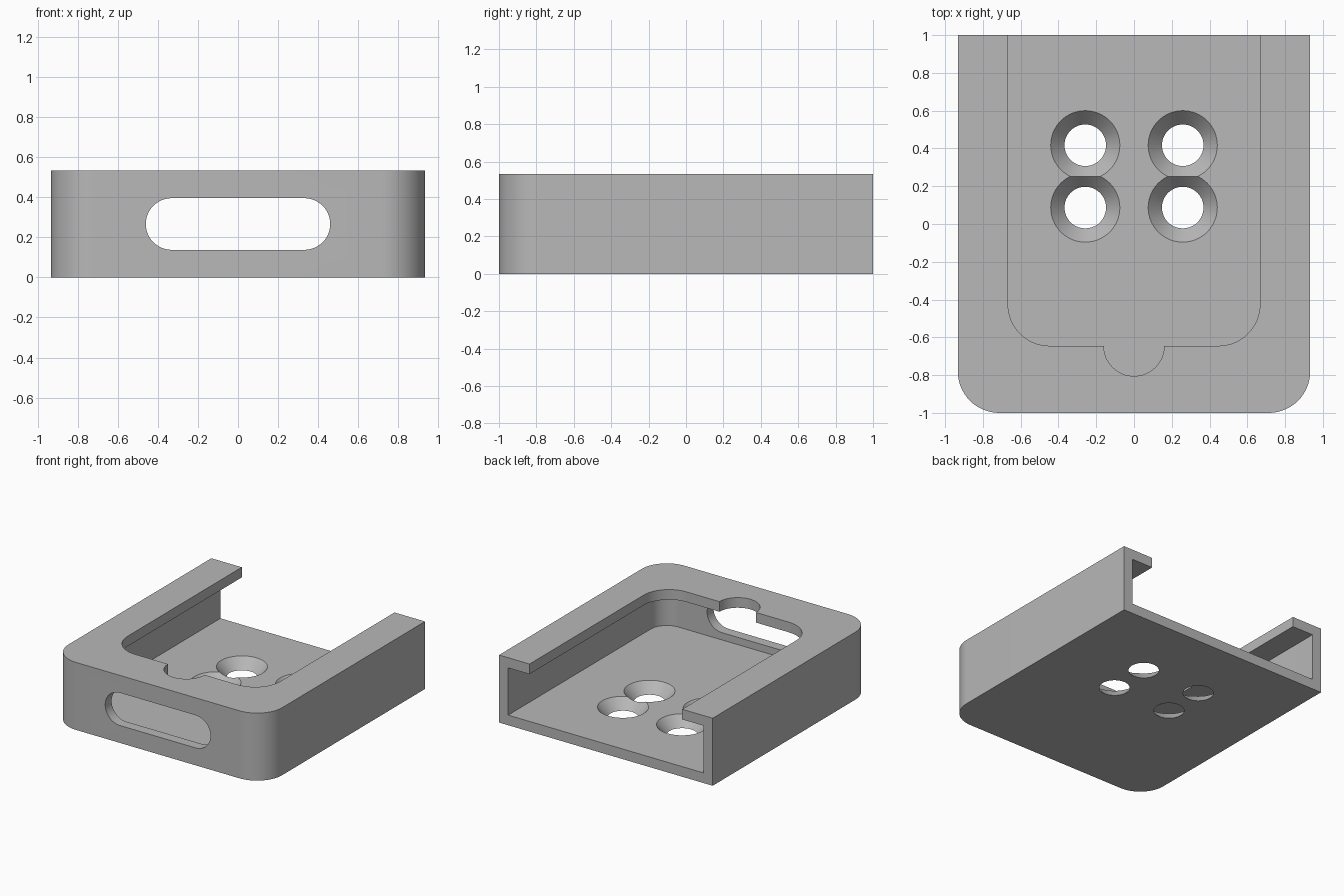
import bpy
import bmesh
from math import sin, cos, pi, radians

cube = bpy.data.objects.get("Cube")
if cube:
    bpy.data.objects.remove(cube, do_unlink=True)

HALF_W, HEIGHT, WALL = 0.933, 0.533, 0.08
OVER = 0.2  # how far cutters run past the surfaces they cut

grey = bpy.data.materials.new("plain grey")
grey.use_nodes = True
grey.diffuse_color = (0.48, 0.48, 0.48, 1)
grey.node_tree.nodes["Principled BSDF"].inputs["Base Color"].default_value = grey.diffuse_color


def arc(cx, cy, r, start, end, steps=16):
    """Points along an arc, angles in degrees."""
    angles = [radians(start + (end - start) * i / steps) for i in range(steps + 1)]
    return [(cx + r * cos(a), cy + r * sin(a)) for a in angles]


def tray_outline(half, front, back, r):
    """Rectangle with its two front corners rounded."""
    return (arc(-half + r, front + r, r, 180, 270)
            + arc(half - r, front + r, r, 270, 360)
            + [(half, back), (-half, back)])


def make_object(name, bm):
    bmesh.ops.recalc_face_normals(bm, faces=bm.faces)
    mesh = bpy.data.meshes.new(name)
    bm.to_mesh(mesh)
    bm.free()
    mesh.materials.append(grey)
    obj = bpy.data.objects.new(name, mesh)
    bpy.context.collection.objects.link(obj)
    return obj


def prism(name, outline, low, high, along_y=False):
    """Extrude an outline along z, or an x-z outline along y."""
    place = (lambda a, b, d: (a, d, b)) if along_y else (lambda a, b, d: (a, b, d))
    bm = bmesh.new()
    rings = [[bm.verts.new(place(a, b, d)) for a, b in outline] for d in (low, high)]
    for ring in rings:
        bm.faces.new(ring)
    n = len(outline)
    for i in range(n):
        j = (i + 1) % n
        bm.faces.new((rings[0][i], rings[0][j], rings[1][j], rings[1][i]))
    return make_object(name, bm)


def countersink(name, x, y):
    """Cone through the floor, extended a little beyond both sides."""
    top, bottom, extra = 0.183, 0.11, 0.02
    grow = (top - bottom) * extra / WALL
    bm = bmesh.new()
    bmesh.ops.create_cone(bm, cap_ends=True, segments=64, radius1=bottom - grow,
                          radius2=top + grow, depth=WALL + 2 * extra)
    bmesh.ops.translate(bm, verts=bm.verts, vec=(x, y, WALL / 2))
    return make_object(name, bm)


# Outer block of the holder
body = prism("holder_body", tray_outline(HALF_W, -1, 1, 0.22), 0, HEIGHT)

# Cavity, open at the back
cutters = [prism("cavity_cutter", tray_outline(HALF_W - WALL, -1 + WALL, 1 + OVER, 0.14),
                 WALL, HEIGHT - WALL)]

# Top opening that leaves the overhanging lip, and its round finger notch
cutters.append(prism("opening_cutter", tray_outline(0.667, -0.645, 1 + OVER, 0.22),
                     HEIGHT / 2, HEIGHT + OVER))
cutters.append(prism("notch_cutter", arc(0, -0.645, 0.16, 0, 360, 64)[:-1],
                     HEIGHT / 2, HEIGHT + OVER))

# Rounded slot through the front wall
slot_r, slot_x = 0.129, 0.331
slot = (arc(slot_x, HEIGHT / 2, slot_r, -90, 90, 24)
        + arc(-slot_x, HEIGHT / 2, slot_r, 90, 270, 24))
cutters.append(prism("slot_cutter", slot, -1 - OVER, -0.8, along_y=True))

# Four countersunk screw holes in the floor
for x in (-0.258, 0.258):
    for y in (0.087, 0.417):
        cutters.append(countersink("screw_hole_cutter", x, y))

bpy.ops.object.select_all(action="DESELECT")
bpy.context.view_layer.objects.active = body
body.select_set(True)
for cutter in cutters:
    cutter.hide_render = True
    mod = body.modifiers.new(cutter.name, "BOOLEAN")
    mod.operation, mod.solver, mod.object = "DIFFERENCE", "EXACT", cutter
    bpy.ops.object.modifier_apply(modifier=mod.name)
    bpy.data.objects.remove(cutter, do_unlink=True)

bpy.ops.object.shade_smooth_by_angle(angle=radians(30))
